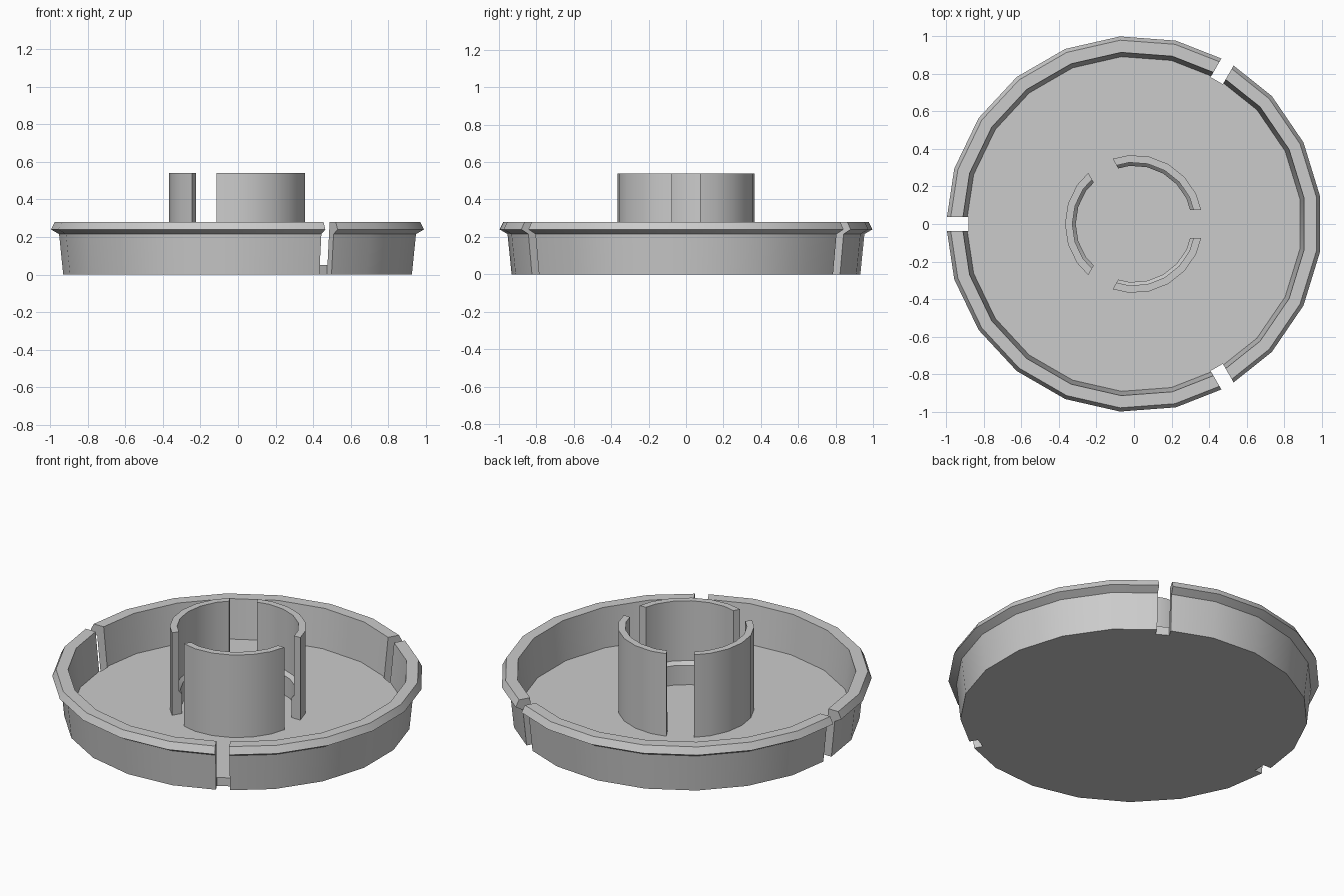
import bpy, bmesh, math
from mathutils import Matrix

SIDES = 21

default = bpy.data.objects.get("Cube")
if default:
    bpy.data.objects.remove(default, do_unlink=True)

grey = bpy.data.materials.new("plain grey")
grey.use_nodes = True
grey.diffuse_color = (0.6, 0.6, 0.6, 1)
grey.node_tree.nodes["Principled BSDF"].inputs["Base Color"].default_value = (0.6, 0.6, 0.6, 1)


def make_object(name, bm):
    bmesh.ops.recalc_face_normals(bm, faces=bm.faces)
    mesh = bpy.data.meshes.new(name)
    bm.to_mesh(mesh)
    bm.free()
    mesh.materials.append(grey)
    obj = bpy.data.objects.new(name, mesh)
    bpy.context.collection.objects.link(obj)
    return obj


def lathe(name, profile, closed):
    """Spin (radius, z) points; an open profile is capped at both ends."""
    bm = bmesh.new()
    rings = []
    for r, z in profile:
        angles = [2 * math.pi * (i + 0.5) / SIDES for i in range(SIDES)]
        rings.append([bm.verts.new((r * math.cos(a), r * math.sin(a), z)) for a in angles])
    pairs = list(zip(rings, rings[1:]))
    if closed:
        pairs.append((rings[-1], rings[0]))
    else:
        bm.faces.new(rings[0])
        bm.faces.new(rings[-1])
    for low, high in pairs:
        for i in range(SIDES):
            j = (i + 1) % SIDES
            bm.faces.new((low[i], low[j], high[j], high[i]))
    return make_object(name, bm)


def cut_slots(obj, first_angle, inner, outer, width):
    """Cut three radial slots, evenly spaced, through the full height."""
    bm = bmesh.new()
    for k in range(3):
        turn = Matrix.Rotation(math.radians(first_angle + 120 * k), 4, 'Z')
        move = Matrix.Translation(((inner + outer) / 2, 0, 0.3))
        size = Matrix.Diagonal((outer - inner, width, 1.5, 1))
        bmesh.ops.create_cube(bm, size=1, matrix=turn @ move @ size)
    cutter = make_object("slot_cutter", bm)
    cutter.hide_render = True
    mod = obj.modifiers.new("slots", 'BOOLEAN')
    mod.operation = 'DIFFERENCE'
    mod.solver = 'EXACT'
    mod.object = cutter
    bpy.ops.object.select_all(action='DESELECT')
    bpy.context.view_layer.objects.active = obj
    obj.select_set(True)
    bpy.ops.object.modifier_apply(modifier=mod.name)
    bpy.data.objects.remove(cutter, do_unlink=True)
    bpy.ops.object.shade_smooth_by_angle(angle=math.radians(30))


# Shallow dish with a flared snap rim
dish = lathe("dish", [(0.935, 0), (0.957, 0.215), (1.0, 0.24), (0.98, 0.28),
                      (0.915, 0.28), (0.892, 0.05)], closed=False)
cut_slots(dish, 60, 0.88, 1.2, 0.075)

# Split collar in the middle, with a small ledge inside
collar = lathe("collar", [(0.367, 0.04), (0.367, 0.54), (0.328, 0.54),
                          (0.328, 0.185), (0.31, 0.165), (0.31, 0.04)], closed=True)
cut_slots(collar, 0, 0.1, 0.6, 0.15)
